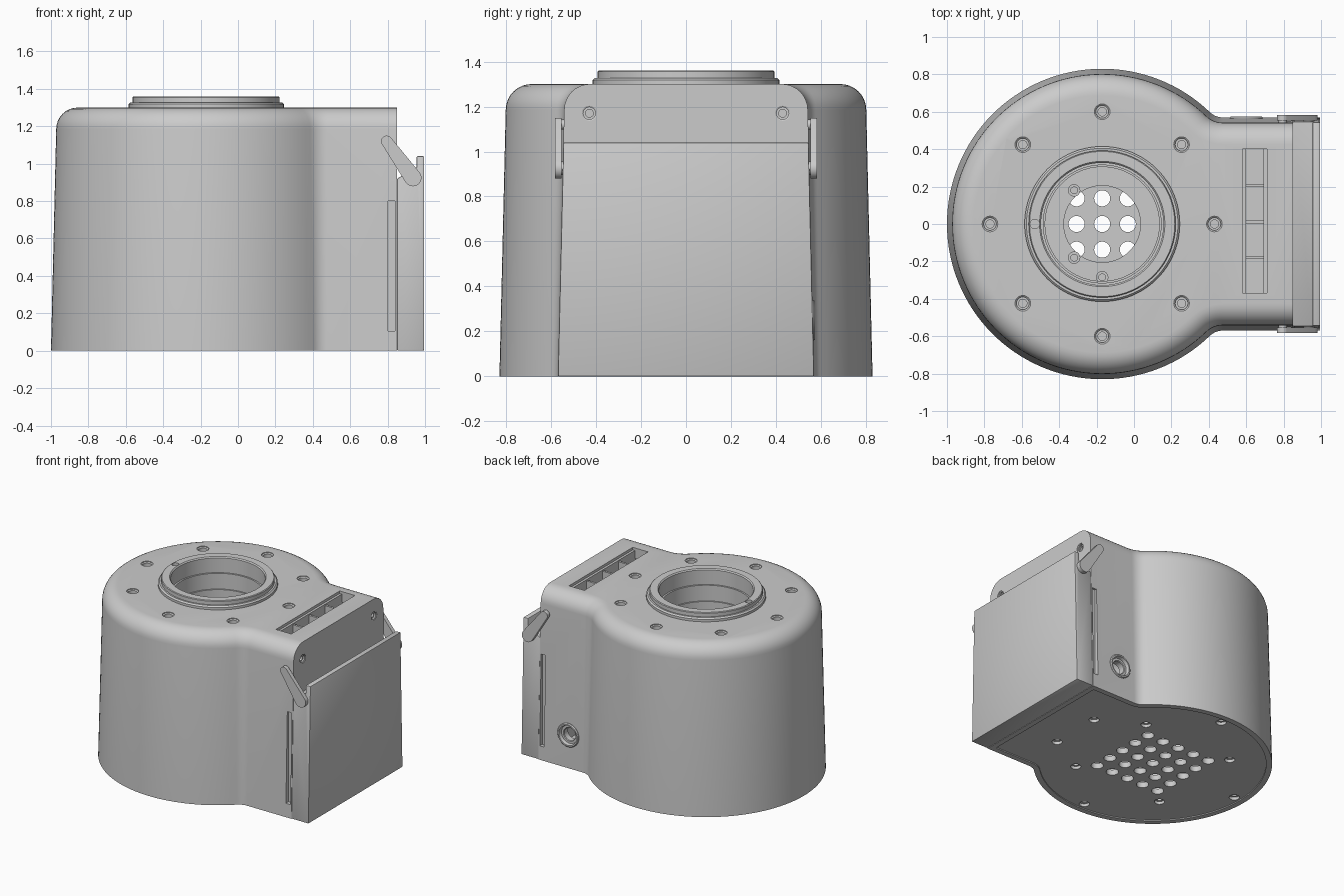
import bpy, bmesh
from math import sin, cos, pi, sqrt, atan2, radians
from mathutils import Matrix, Vector

if "Cube" in bpy.data.objects:
    bpy.data.objects.remove(bpy.data.objects["Cube"])

CX = -0.17  # axis of the round part


def finish(bm, name, bevel=0):
    bmesh.ops.recalc_face_normals(bm, faces=bm.faces)
    me = bpy.data.meshes.new(name)
    bm.to_mesh(me)
    bm.free()
    ob = bpy.data.objects.new(name, me)
    bpy.context.collection.objects.link(ob)
    bpy.ops.object.select_all(action='DESELECT')
    ob.select_set(True)
    bpy.context.view_layer.objects.active = ob
    if bevel:
        m = ob.modifiers.new("Bevel", 'BEVEL')
        m.width, m.segments = bevel, 2
        bpy.ops.object.modifier_apply(modifier=m.name)
    bpy.ops.object.shade_smooth_by_angle(angle=radians(30))
    return ob


def subtract(ob, bm):
    cutter = finish(bm, "cutter")
    cutter.hide_render = True
    bpy.context.view_layer.objects.active = ob
    ob.select_set(True)
    m = ob.modifiers.new("Cut", 'BOOLEAN')
    m.operation, m.solver, m.object = 'DIFFERENCE', 'EXACT', cutter
    bpy.ops.object.modifier_apply(modifier=m.name)
    bpy.data.objects.remove(cutter)
    bpy.ops.object.select_all(action='DESELECT')
    ob.select_set(True)
    bpy.ops.object.shade_smooth_by_angle(angle=radians(30))


def box(bm, x0, x1, y0, y1, z0, z1):
    mat = Matrix.Translation(((x0 + x1) / 2, (y0 + y1) / 2, (z0 + z1) / 2))
    bmesh.ops.create_cube(bm, size=1, matrix=mat @ Matrix.Diagonal((x1 - x0, y1 - y0, z1 - z0, 1)))


def loft(bm, rings, cap=True, closed=False):
    vs = [[bm.verts.new(p) for p in r] for r in rings]
    n = len(rings[0])
    pairs = list(zip(vs, vs[1:])) + ([(vs[-1], vs[0])] if closed else [])
    for a, b in pairs:
        for i in range(n):
            j = (i + 1) % n
            bm.faces.new((a[i], a[j], b[j], b[i]))
    if cap:
        bm.faces.new(vs[0])
        bm.faces.new(vs[-1])


def lathe(bm, prof, mat, n=32, tube=False):
    """Solid (capped) or ring-shaped (tube) revolution of (radius, height) points."""
    loft(bm, [[mat @ Vector((r * cos(2 * pi * i / n), r * sin(2 * pi * i / n), z))
               for i in range(n)] for r, z in prof], cap=not tube, closed=tube)


def outline(z, d, xe):
    """Keyhole outline: big circle blended by fillets into a straight-sided block."""
    R, w, f = 0.83, 0.57, 0.1
    fx = CX + sqrt((R + f) ** 2 - (w + f) ** 2)
    a = atan2(w + f, fx - CX)
    half = [(xe, w - d)]
    for i in range(9):
        t = -pi / 2 + (a - pi / 2) * i / 8
        half.append((fx + (f + d) * cos(t), w + f + (f + d) * sin(t)))
    for i in range(1, 49):
        t = a + (pi - a) * i / 48
        half.append((CX + (R - d) * cos(t), (R - d) * sin(t)))
    half[-1] = (CX - R + d, 0)
    return [(x, y, z) for x, y in half + [(x, -y) for x, y in half[-2::-1]]]


def shell(bm, z0, top, d, r, xe):
    zs = [(z0, d), (top - r, d + 0.028)]
    zs += [(top - r + r * sin(t), d + 0.028 + r * (1 - cos(t))) for t in [pi / 2 * k / 8 for k in range(1, 9)]]
    loft(bm, [outline(z, i, xe) for z, i in zs])


# Housing: tapered keyhole body with rounded top, hollow inside
bm = bmesh.new()
shell(bm, 0, 1.3, 0, 0.115, 0.85)
body = finish(bm, "housing")
bm = bmesh.new()
shell(bm, -0.05, 1.22, 0.04, 0.08, 0.81)
subtract(body, bm)

# Openings in the housing
SCREW = [(0.022, -0.065), (0.022, -0.035), (0.034, -0.035), (0.034, -0.012), (0.042, -0.006), (0.042, 0.02)]
bm = bmesh.new()
for k in range(8):
    t = k * pi / 4
    lathe(bm, SCREW, Matrix.Translation((CX + 0.6 * cos(t), 0.6 * sin(t), 1.3)), 24)
for y in (-0.43, 0.43):
    lathe(bm, [(r * 0.8, z * 0.5) for r, z in SCREW],
          Matrix.Translation((0.85, y, 1.17)) @ Matrix.Rotation(pi / 2, 4, 'Y'), 24)
lathe(bm, [(0.335, 1.1), (0.335, 1.4)], Matrix.Translation((CX, 0, 0)), 96)
lathe(bm, [(0.075, 0.4), (0.075, 0.7)],
      Matrix.Translation((0.6, 0, 0.25)) @ Matrix.Rotation(-pi / 2, 4, 'X'))
box(bm, 0.58, 0.71, -0.37, 0.40, 1.1, 1.4)
for s in (-1, 1):
    y0, y1 = sorted((s * 0.535, s * 0.7))
    box(bm, 0.803, 0.84, y0, y1, 0.105, 0.8)
subtract(body, bm)

# Vent frame with cross ribs
bm = bmesh.new()
for x0, x1 in ((0.575, 0.598), (0.692, 0.715)):
    box(bm, x0, x1, -0.38, 0.41, 1.2, 1.28)
for y in (-0.18, 0.01, 0.205):
    box(bm, 0.59, 0.70, y - 0.008, y + 0.008, 1.2, 1.27)
finish(bm, "vent_ribs")

# Intake collar with stepped bore
bm = bmesh.new()
lathe(bm, [(0.415, 1.28), (0.415, 1.318), (0.405, 1.328), (0.393, 1.328), (0.393, 1.355), (0.388, 1.36),
           (0.335, 1.36), (0.327, 1.352), (0.327, 1.24), (0.315, 1.24), (0.315, 1.12), (0.305, 1.12),
           (0.305, 0.95), (0.205, 0.95), (0.205, 0.92), (0.334, 0.92), (0.334, 1.28)],
      Matrix.Translation((CX, 0, 0)), 96, tube=True)
collar = finish(bm, "intake_collar")
bm = bmesh.new()
lathe(bm, [(0.025, 1.325), (0.025, 1.4)], Matrix.Translation((-0.53, 0, 0)), 24)
subtract(collar, bm)

# Screw bosses on the collar floor
bm = bmesh.new()
for x, y in ((-0.32, 0.18), (-0.32, -0.18), (CX, -0.285)):
    lathe(bm, [(0.033, 0.94), (0.033, 1.02), (0.018, 1.02), (0.018, 0.94)],
          Matrix.Translation((x, y, 0)), 24, tube=True)
finish(bm, "intake_bosses")

# Base plate with exhaust hole grid and screw holes
bm = bmesh.new()
loft(bm, [outline(z, 0.035, 0.83) for z in (0.008, 0.05)])
base = finish(bm, "base_plate")
bm = bmesh.new()
for i in range(-2, 3):
    for j in range(-2, 3):
        lathe(bm, [(0.043, -0.1), (0.043, 0.1)],
              Matrix.Translation((CX + 0.137 * i, 0.137 * j, 0)), 24)
spots = [(sx * 0.38, sy * 0.38) for sx in (-1, 1) for sy in (-1, 1)]
for x, y in spots + [(0, 0.74), (0, -0.74), (-0.74, 0), (0.7, 0.2), (0.7, -0.2)]:
    lathe(bm, [(0.036, -0.1), (0.036, 0.03), (0.02, 0.03), (0.02, 0.1)],
          Matrix.Translation((CX + x, y, 0)), 24)
subtract(base, bm)

# Front door, flush with the block sides
bm = bmesh.new()
prof = [(0.85, 0), (0.995, 0), (0.995, 1.04), (0.955, 1.04), (0.955, 0.98), (0.85, 0.92)]
loft(bm, [[(x, s * (0.57 - 0.0236 * z), z) for x, z in prof] for s in (-1, 1)])
finish(bm, "front_door", 0.006)

# Teardrop latch levers on both sides
for s, side in ((-1, "left"), (1, "right")):
    bm = bmesh.new()
    for cx, cz, r in ((0.795, 1.12, 0.03), (0.935, 0.925, 0.046)):
        for i in range(24):
            t = 2 * pi * i / 24
            for y in (0.553, 0.583):
                bm.verts.new((cx + r * cos(t), s * y, cz + r * sin(t)))
    hull = bmesh.ops.convex_hull(bm, input=bm.verts)
    bmesh.ops.delete(bm, geom=[v for v in hull["geom_interior"] if isinstance(v, bmesh.types.BMVert)],
                     context='VERTS')
    bmesh.ops.dissolve_limit(bm, angle_limit=0.01, verts=bm.verts, edges=bm.edges)
    for cx, cz, r in ((0.795, 1.12, 0.022), (0.935, 0.925, 0.03)):
        lathe(bm, [(r, 0.52), (r, 0.56)],
              Matrix.Translation((cx, 0, cz)) @ Matrix.Rotation(-s * pi / 2, 4, 'X'), 20)
    finish(bm, "latch_" + side)

# Cable port on the rear side
bm = bmesh.new()
lathe(bm, [(0.09, 0.545), (0.09, 0.568), (0.084, 0.574), (0.074, 0.574), (0.068, 0.55), (0.052, 0.55),
           (0.048, 0.545), (0.048, 0.5), (0.074, 0.5), (0.074, 0.545)],
      Matrix.Translation((0.6, 0, 0.25)) @ Matrix.Rotation(-pi / 2, 4, 'X'), 40, tube=True)
finish(bm, "cable_port")
